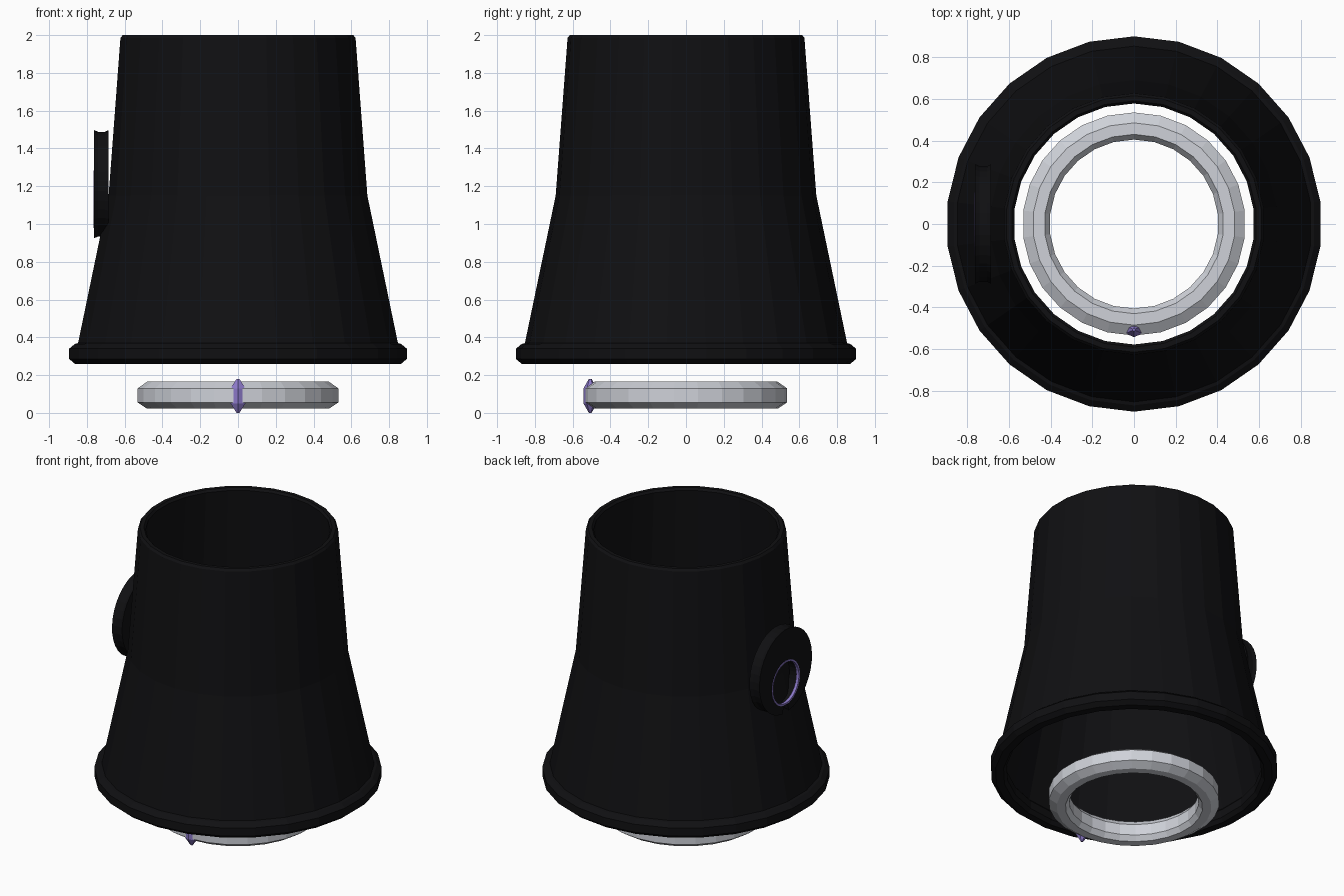
import bpy, bmesh
from math import sin, cos, pi, radians

if "Cube" in bpy.data.objects:
    bpy.data.objects.remove(bpy.data.objects["Cube"])

SIDES = 26


def material(name, rgb):
    m = bpy.data.materials.new(name)
    m.diffuse_color = (*rgb, 1)
    m.use_nodes = True
    m.node_tree.nodes["Principled BSDF"].inputs["Base Color"].default_value = m.diffuse_color
    return m


black = material("black_cloth", (0.005, 0.005, 0.006))
silver = material("silver_metal", (0.62, 0.64, 0.69))
purple = material("purple_stone", (0.26, 0.19, 0.58))


def make(name, rings, mat, wrap_rings=False, cap=False, closed=True):
    """Skin a list of equally long point loops with quads."""
    bm = bmesh.new()
    loops = [[bm.verts.new(p) for p in r] for r in rings]
    n = len(loops[0])
    pairs = list(zip(loops, loops[1:]))
    if wrap_rings:
        pairs.append((loops[-1], loops[0]))
    for a, b in pairs:
        for i in range(n if closed else n - 1):
            j = (i + 1) % n
            bm.faces.new((a[i], a[j], b[j], b[i]))
    if cap:
        bm.faces.new(loops[0])
        bm.faces.new(loops[-1])
    bmesh.ops.recalc_face_normals(bm, faces=bm.faces)
    me = bpy.data.meshes.new(name)
    bm.to_mesh(me)
    bm.free()
    me.materials.append(mat)
    ob = bpy.data.objects.new(name, me)
    bpy.context.collection.objects.link(ob)
    return ob


def lathe(name, profile, mat):
    """Closed (radius, z) profile turned around z, with a vertex on the y axis."""
    rings = [[(r * sin(2 * pi * i / SIDES), r * cos(2 * pi * i / SIDES), z)
              for i in range(SIDES)] for r, z in profile]
    return make(name, rings, mat, wrap_rings=True)


# flared hollow sleeve
lathe("sleeve", [(0.615, 2.0), (0.627, 1.985), (0.69, 1.15), (0.857, 0.35),
                 (0.87, 0.29), (0.82, 0.29), (0.81, 0.36), (0.645, 1.15),
                 (0.578, 1.985), (0.59, 2.0)], black)

# thick hem around the lower opening
lathe("hem", [(0.85, 0.37), (0.87, 0.365), (0.90, 0.34), (0.90, 0.285),
              (0.87, 0.26), (0.82, 0.26), (0.80, 0.285), (0.80, 0.34),
              (0.82, 0.365)], black)

# bracelet below the sleeve
lathe("bracelet", [(0.535, 0.13), (0.485, 0.165), (0.43, 0.165), (0.405, 0.13),
                   (0.405, 0.055), (0.43, 0.022), (0.485, 0.022), (0.535, 0.055)], silver)

# faceted gem on the front of the bracelet
gem = []
for z, s in ((0.0, 0.2), (0.05, 1), (0.13, 1), (0.18, 0.2)):
    gem.append([(0.045 * s * sin(k * pi / 3), -0.507 + 0.036 * s * cos(k * pi / 3), z)
                for k in range(6)])
make("gem", gem, purple, cap=True)

# crescent badge on the left side, horns meeting low, grooved rim
section = [(-0.685, 0.287, 1), (-0.705, 0.278, 1), (-0.74, 0.278, 1), (-0.762, 0.287, 1),
           (-0.762, 0.15, 0), (-0.685, 0.15, 0)]
badge = []
for i in range(33):
    a = radians(-83 + 346 * i / 32)
    badge.append([(x, r * cos(a), (1.21 if outer else 1.13) + r * sin(a))
                  for x, r, outer in section])
make("crescent_badge", badge, black, cap=True)

# thin purple ring lining the crescent opening
lining = []
for i in range(32):
    a = 2 * pi * i / 32
    lining.append([(x, r * cos(a), 1.13 + r * sin(a))
                   for x, r in ((-0.765, 0.152), (-0.765, 0.14), (-0.745, 0.14), (-0.745, 0.152))])
make("badge_lining", lining, purple, wrap_rings=True)
